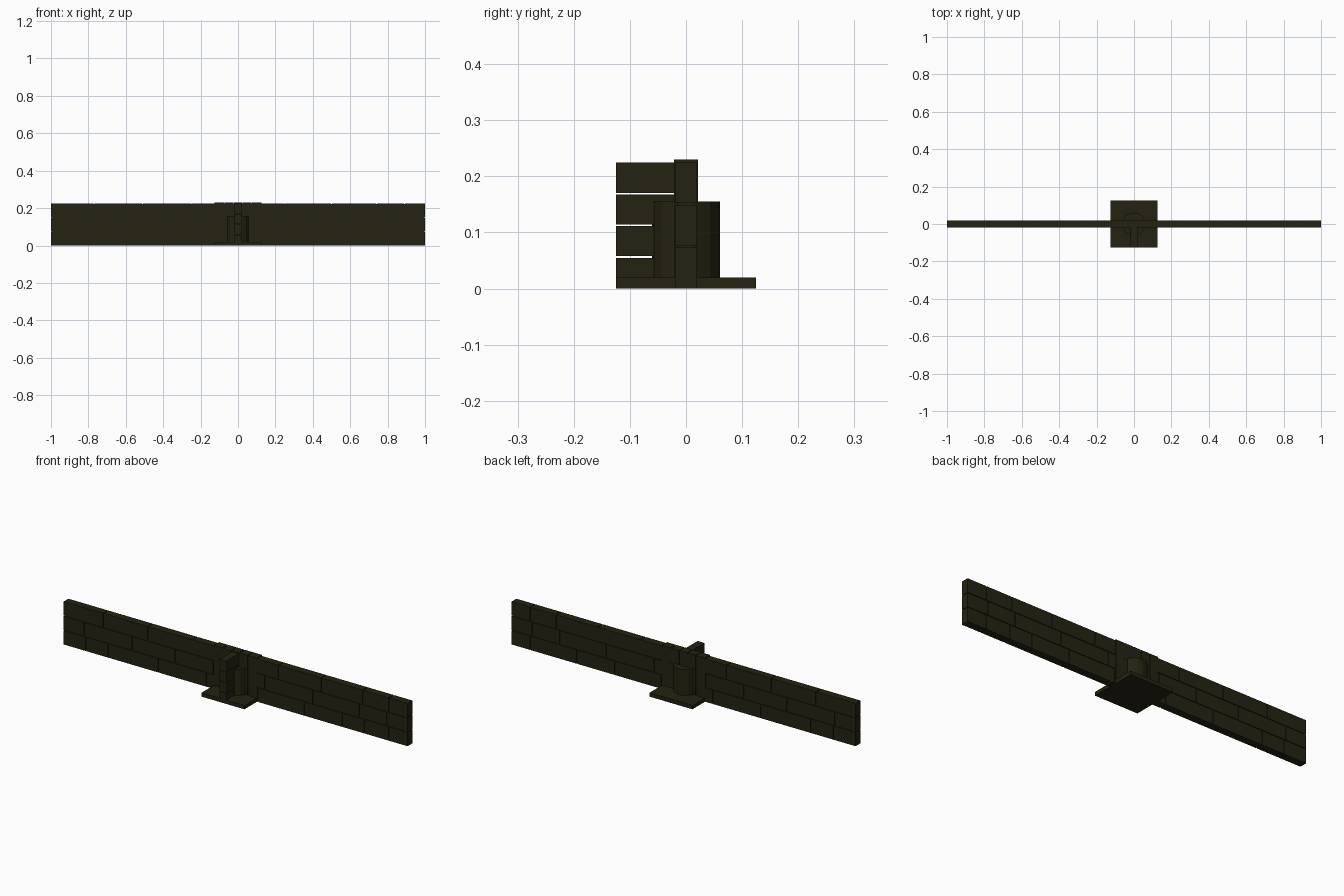
import bpy, bmesh, math
from mathutils import Matrix, Vector

if "Cube" in bpy.data.objects:
    bpy.data.objects.remove(bpy.data.objects["Cube"])

stone = bpy.data.materials.new("dark_olive_stone")
stone.diffuse_color = (0.018, 0.0165, 0.006, 1)
stone.use_nodes = True
stone.node_tree.nodes["Principled BSDF"].inputs["Base Color"].default_value = stone.diffuse_color


def finish(name, bm):
    me = bpy.data.meshes.new(name)
    bm.to_mesh(me)
    bm.free()
    me.materials.append(stone)
    ob = bpy.data.objects.new(name, me)
    bpy.context.collection.objects.link(ob)
    return ob


def boxes(name, spans):
    """One object from boxes given as (x0, x1, y0, y1, z0, z1)."""
    bm = bmesh.new()
    for x0, x1, y0, y1, z0, z1 in spans:
        centre = Vector(((x0 + x1) / 2, (y0 + y1) / 2, (z0 + z1) / 2))
        size = (x1 - x0, y1 - y0, z1 - z0, 1)
        bmesh.ops.create_cube(bm, size=1, matrix=Matrix.Translation(centre) @ Matrix.Diagonal(size))
    return finish(name, bm)


T = 0.02        # half thickness of the walls
GAP = 0.004     # joint between bricks
HEIGHT = 0.225

# long wall: three staggered courses of bricks
joints = [
    [-1, -0.87, -0.74, -0.45, -0.17, 0.13, 0.40, 0.62, 0.75, 0.89, 1],
    [-1, -0.88, -0.60, -0.35, -0.13, 0.17, 0.45, 0.72, 0.88, 1],
    [-1, -0.77, -0.51, -0.25, 0.0, 0.25, 0.50, 0.74, 0.89, 1],
]
bricks = []
course = HEIGHT / 3
for row, xs in enumerate(joints):
    z0 = row * course + (GAP / 2 if row else 0)
    z1 = (row + 1) * course - (GAP / 2 if row < 2 else 0)
    for a, b in zip(xs, xs[1:]):
        x0 = a if a == -1 else a + GAP / 2
        x1 = b if b == 1 else b - GAP / 2
        bricks.append((x0, x1, -T, T, z0, z1))
boxes("long_wall_bricks", bricks)

# recessed mortar behind the joints
m = GAP
boxes("long_wall_mortar", [(-1 + m, 1 - m, -T + m, T - m, 0.001, HEIGHT - m)])

# short wall to the front: four courses with open joints
step = HEIGHT / 4
boxes("front_stub_courses", [
    (-T, T, -0.125, 0.0, i * step + (0.0015 if i else 0),
     (i + 1) * step - (0.0015 if i < 3 else 0)) for i in range(4)])

# slightly raised centre section around the post
edges = [-0.125, -0.073, -0.023, 0.023, 0.073, 0.125]
boxes("centre_section", [
    (a + (0.002 if i else 0), b - (0.002 if i < 4 else 0), -0.0215, 0.0215, 0.0, 0.23)
    for i, (a, b) in enumerate(zip(edges, edges[1:]))])

# square foot plate
boxes("base_plate", [(-0.125, 0.125, -0.125, 0.125, 0.0, 0.02)])

# round post
bm = bmesh.new()
bmesh.ops.create_cone(bm, cap_ends=True, segments=16, radius1=0.061, radius2=0.061,
                      depth=0.145, matrix=Matrix.Translation((0, 0, 0.0825)))
finish("round_post", bm)
